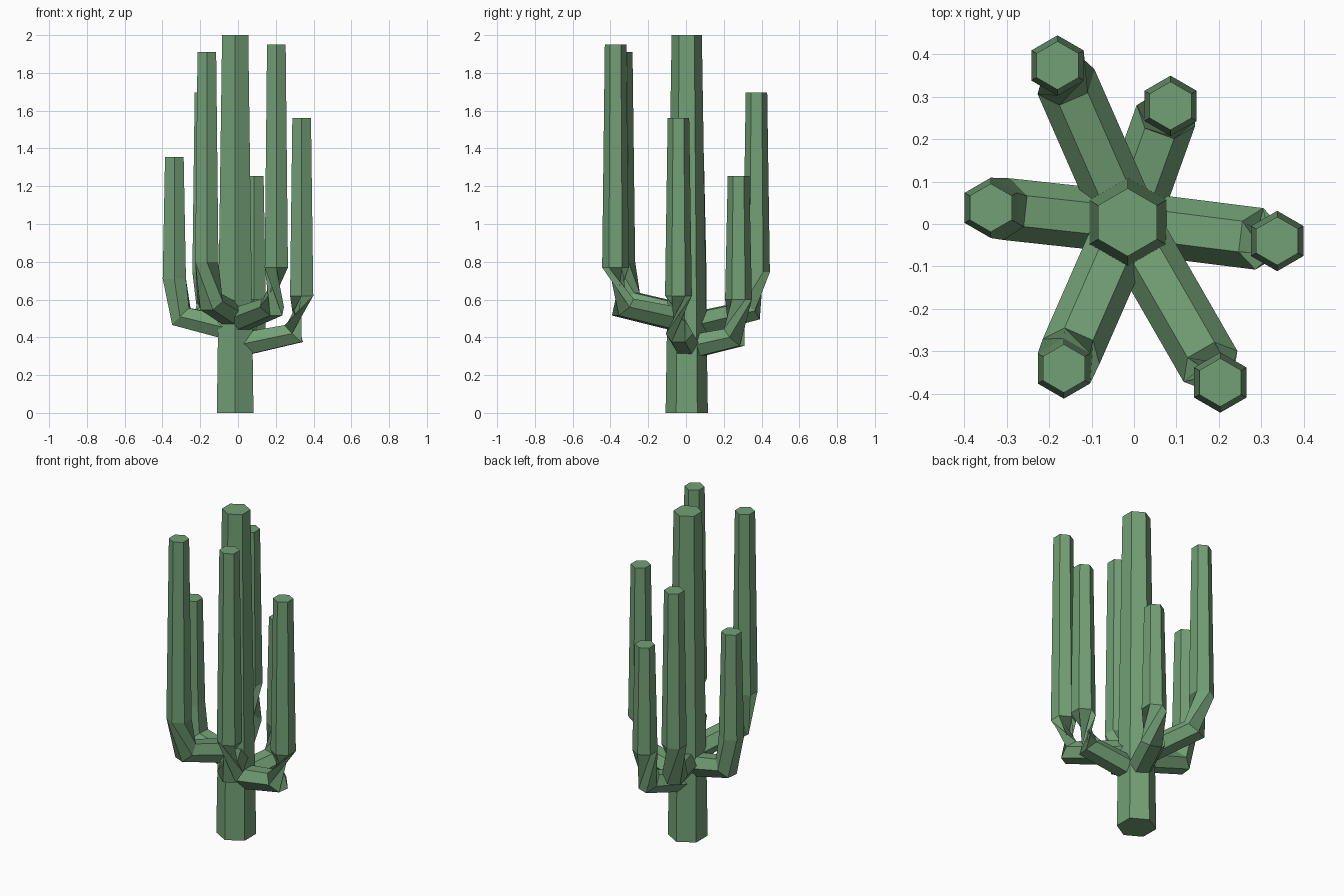
import bpy, bmesh
from math import radians, sin, cos, atan2
from mathutils import Vector

cube = bpy.data.objects.get("Cube")
if cube:
    bpy.data.objects.remove(cube, do_unlink=True)

green = bpy.data.materials.new("cactus green")
green.use_nodes = True
colour = (0.17, 0.35, 0.18, 1)
green.diffuse_color = colour
green.node_tree.nodes["Principled BSDF"].inputs["Base Color"].default_value = colour

SIDES = 6
UP = Vector((0, 0, 1))
PHASES = [radians(90 + 60 * k) for k in range(SIDES)]


def ring(centre, radius, u, v):
    """Hexagon around centre, in the plane of u and v."""
    return [Vector(centre) + radius * (cos(p) * u + sin(p) * v) for p in PHASES]


def loft(name, rings):
    """Flat-faced solid skinned through a list of hexagons."""
    bm = bmesh.new()
    loops = [[bm.verts.new(p) for p in r] for r in rings]
    for a, b in zip(loops, loops[1:]):
        for k in range(SIDES):
            n = (k + 1) % SIDES
            bm.faces.new((a[k], a[n], b[n], b[k]))
    bm.faces.new(loops[0][::-1])
    bm.faces.new(loops[-1])
    bmesh.ops.recalc_face_normals(bm, faces=bm.faces)
    mesh = bpy.data.meshes.new(name)
    bm.to_mesh(mesh)
    bm.free()
    mesh.materials.append(green)
    obj = bpy.data.objects.new(name, mesh)
    bpy.context.collection.objects.link(obj)


# Trunk: tapered hexagonal column
X, Y = Vector((1, 0, 0)), Vector((0, 1, 0))
TRUNK = Vector((-0.015, 0.004, 0))
loft("trunk", [ring(TRUNK, 0.112, X, Y), ring(TRUNK + 2 * UP, 0.08, X, Y)])


# Arms: sloped branch, tilted elbow, then an upright column
def arm(name, root_z, elbow, knee, top_z):
    elbow, knee = Vector(elbow), Vector(knee)
    root = TRUNK + root_z * UP
    out = elbow - root
    angle = atan2(out.y, out.x)
    radial = Vector((cos(angle), sin(angle), 0))
    side = Vector((-sin(angle), cos(angle), 0))
    tilted = (radial - UP).normalized()
    top = Vector((knee.x, knee.y, top_z))
    loft(name, [
        ring(root, 0.073, -UP, side),
        ring(elbow, 0.073, tilted, side),
        ring(knee, 0.071, -X, -Y),
        ring(top, 0.057, -X, -Y),
    ])


arm("right_arm", 0.44, (-0.30, 0.035, 0.51), (-0.337, 0.038, 0.71), 1.355)
arm("left_arm", 0.355, (0.295, -0.035, 0.42), (0.337, -0.04, 0.62), 1.56)
arm("front_left_arm", 0.485, (0.18, -0.335, 0.56), (0.203, -0.373, 0.77), 1.95)
arm("front_right_arm", 0.51, (-0.148, -0.30, 0.59), (-0.165, -0.34, 0.80), 1.91)
arm("back_right_arm", 0.46, (-0.16, 0.335, 0.54), (-0.18, 0.373, 0.745), 1.695)
arm("back_left_arm", 0.345, (0.075, 0.255, 0.40), (0.086, 0.278, 0.60), 1.255)
